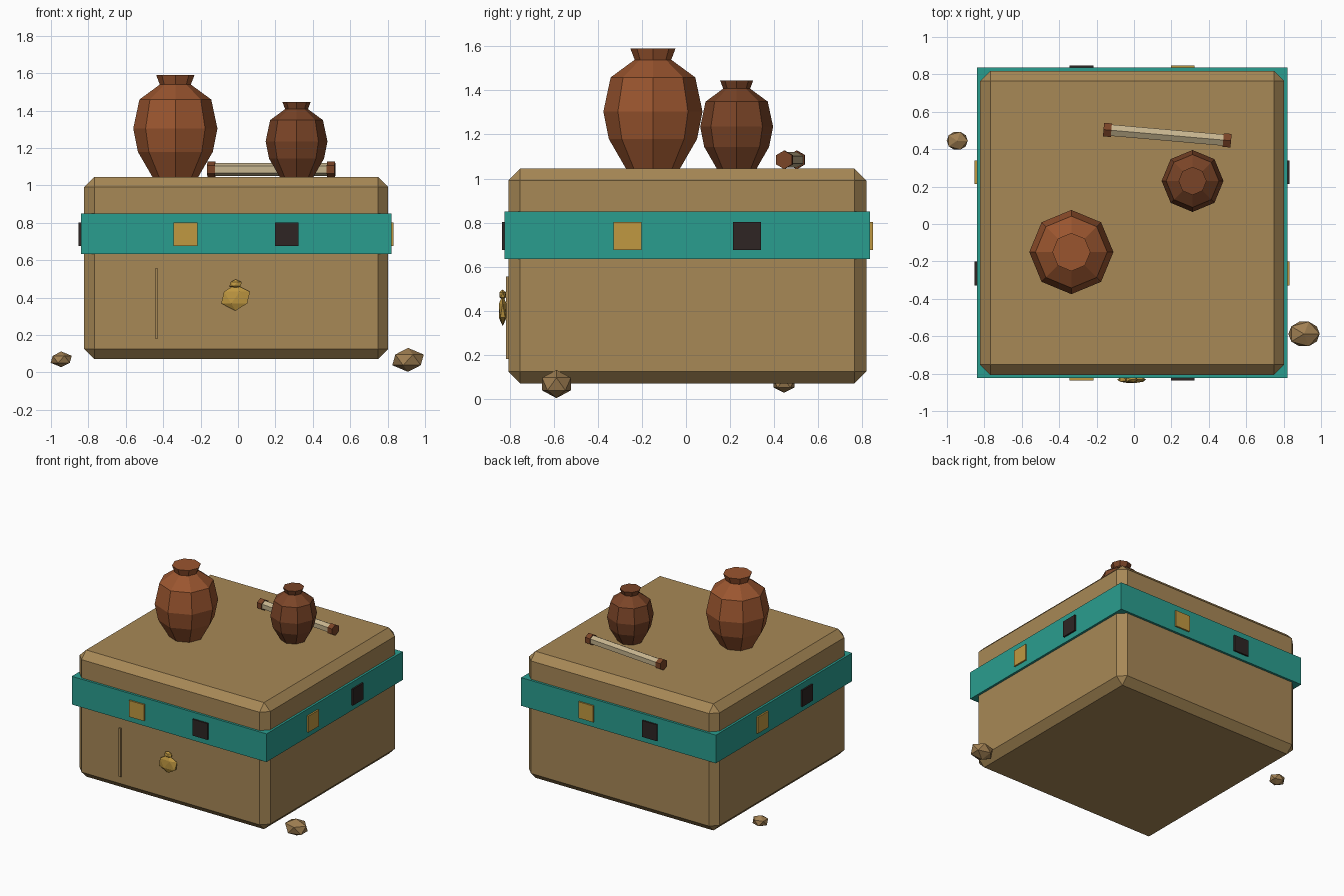
import bpy, bmesh
from math import pi, sin, cos
from mathutils import Vector, Matrix

if "Cube" in bpy.data.objects:
    bpy.data.objects.remove(bpy.data.objects["Cube"])


def material(name, rgb):
    """Flat material from 0-255 display values, stored as linear."""
    lin = []
    for v in rgb:
        v /= 255
        lin.append(v / 12.92 if v < 0.04 else ((v + 0.055) / 1.055) ** 2.4)
    mat = bpy.data.materials.new(name)
    mat.use_nodes = True
    mat.diffuse_color = (*lin, 1)
    mat.node_tree.nodes["Principled BSDF"].inputs["Base Color"].default_value = (*lin, 1)
    return mat


SAND = material("sandstone", (167, 136, 86))
TEAL = material("teal", (42, 157, 143))
GOLD = material("gold", (192, 152, 65))
BLACK = material("dark stone", (46, 37, 36))
CLAY = material("clay", (154, 85, 47))
BROWN = material("dark clay", (122, 68, 39))
PAPER = material("parchment", (198, 180, 142))
ROCK = material("pebble", (160, 127, 82))


def finish(name, bm, mat):
    bmesh.ops.recalc_face_normals(bm, faces=bm.faces)
    mesh = bpy.data.meshes.new(name)
    bm.to_mesh(mesh)
    bm.free()
    mesh.materials.append(mat)
    obj = bpy.data.objects.new(name, mesh)
    bpy.context.collection.objects.link(obj)
    return obj


def box(name, centre, size, mat, bevel=0):
    bm = bmesh.new()
    bmesh.ops.create_cube(bm, size=1, matrix=Matrix.Diagonal((*size, 1)))
    obj = finish(name, bm, mat)
    obj.location = centre
    if bevel:
        mod = obj.modifiers.new("chamfer", "BEVEL")
        mod.width = bevel
        mod.segments = 1
    return obj


def gem(name, centre, radii, mat):
    bm = bmesh.new()
    bmesh.ops.create_icosphere(bm, subdivisions=1, radius=1,
                               matrix=Matrix.Diagonal((*radii, 1)))
    finish(name, bm, mat).location = centre


def lathe(name, centre, profile, mat, sides=8):
    """Stack rings of (radius, height) and cap both ends."""
    bm = bmesh.new()
    rings = [[bm.verts.new((r * cos(2 * pi * i / sides), r * sin(2 * pi * i / sides), z))
              for i in range(sides)] for r, z in profile]
    for low, high in zip(rings, rings[1:]):
        for i in range(sides):
            j = (i + 1) % sides
            bm.faces.new((low[i], low[j], high[j], high[i]))
    bm.faces.new(rings[0])
    bm.faces.new(rings[-1])
    obj = finish(name, bm, mat)
    obj.location = centre
    return obj


# Stone block with chamfered edges and its band
MID = Vector((-0.01, 0.006, 0))
box("stone_block", MID + Vector((0, 0, 0.558)), (1.625, 1.625, 0.975), SAND, 0.054)
box("band", MID + Vector((0, 0, 0.742)), (1.66, 1.66, 0.217), TEAL)

# Inlay tiles: one gold and one dark on every side
for k, side in enumerate(("front", "left", "back", "right")):
    turn = Matrix.Rotation(k * pi / 2, 4, "Z")
    for x, label, mat in ((-0.271, "gold", GOLD), (0.271, "dark", BLACK)):
        tile = box(f"{side}_{label}_tile", (0, 0, 0), (0.127, 0.03, 0.126), mat)
        tile.matrix_world = Matrix.Translation(MID) @ turn @ Matrix.Translation((x, -0.827, 0.739))

# Carved strip and pendant on the front
box("front_strip", (-0.436, -0.808, 0.368), (0.016, 0.02, 0.375), SAND)
gem("pendant", (-0.013, -0.832, 0.4), (0.086, 0.021, 0.07), GOLD)
gem("pendant_knob", (-0.013, -0.832, 0.472), (0.037, 0.017, 0.025), GOLD)

# Clay pots, the smaller one a scaled copy of the same profile
POT = [(0.122, 0), (0.2, 0.135), (0.225, 0.26), (0.192, 0.415), (0.083, 0.495), (0.102, 0.545)]
for name, x, y, scale, mat in (("large_pot", -0.335, -0.15, 1, CLAY),
                               ("small_pot", 0.313, 0.23, 0.735, BROWN)):
    lathe(name, (x, y, 1.044), [(r * scale, z * scale) for r, z in POT], mat)

# Scroll lying on top: hexagonal roll with an end cap at each side
start, end = Vector((-0.142, 0.503, 1.085)), Vector((0.498, 0.447, 1.085))
axis = (end - start).normalized()
across = Vector((0, 0, 1)).cross(axis)
frame = Matrix((Vector((0, 0, 1)), -across, axis)).transposed().to_4x4()
if frame.determinant() < 0:
    frame = Matrix((Vector((0, 0, 1)), across, axis)).transposed().to_4x4()
for name, centre, radius, length, mat in (
        ("scroll_roll", (start + end) / 2, 0.035, (end - start).length, PAPER),
        ("scroll_left_cap", end, 0.042, 0.042, BROWN),
        ("scroll_right_cap", start, 0.042, 0.042, BROWN)):
    roll = lathe(name, (0, 0, 0), [(radius, -length / 2), (radius, length / 2)], mat, sides=6)
    roll.matrix_world = Matrix.Translation(centre) @ frame

# Loose pebbles
gem("large_pebble", (0.909, -0.588, 0.067), (0.094, 0.077, 0.064), ROCK)
gem("small_pebble", (-0.945, 0.445, 0.07), (0.063, 0.056, 0.042), ROCK)
